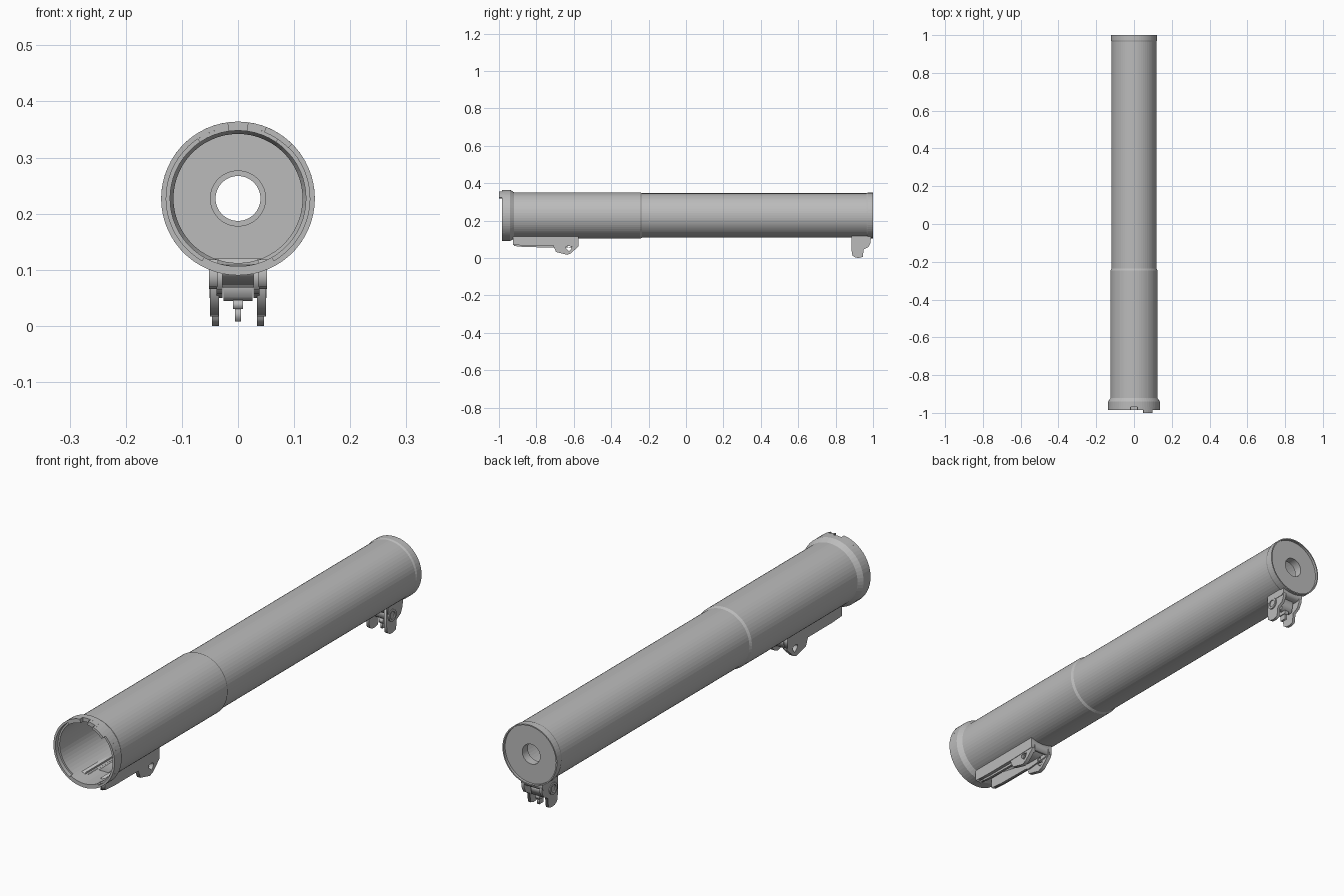
import bpy
import bmesh
import math
from mathutils import Euler, Matrix

cube = bpy.data.objects.get("Cube")
if cube:
    bpy.data.objects.remove(cube, do_unlink=True)

AXIS_Z = 0.227
SIDES = 60

metal = bpy.data.materials.new("grey_metal")
metal.use_nodes = True
GREY = (0.5, 0.5, 0.5, 1)
metal.diffuse_color = GREY
shader = next(n for n in metal.node_tree.nodes if n.type == "BSDF_PRINCIPLED")
shader.inputs["Base Color"].default_value = GREY


def add_object(name, mesh):
    obj = bpy.data.objects.new(name, mesh)
    bpy.context.collection.objects.link(obj)
    mesh.materials.clear()
    mesh.materials.append(metal)
    return obj


def sweep(name, section, start=0, end=360):
    """Turn a closed (radius, y) section about the tube axis; 0 degrees is up."""
    full = end - start >= 360
    steps = max(2, round(SIDES * (end - start) / 360))
    bm = bmesh.new()
    rings = []
    for i in range(steps if full else steps + 1):
        a = math.radians(start + (end - start) * i / steps)
        rings.append([bm.verts.new((r * math.sin(a), y, AXIS_Z + r * math.cos(a)))
                      for r, y in section])
    n = len(section)
    for i in range(steps):
        a, b = rings[i], rings[(i + 1) % len(rings)]
        for j in range(n):
            k = (j + 1) % n
            bm.faces.new((a[j], a[k], b[k], b[j]))
    if not full:
        bm.faces.new(rings[0])
        bm.faces.new(rings[-1])
    bmesh.ops.recalc_face_normals(bm, faces=bm.faces)
    mesh = bpy.data.meshes.new(name)
    bm.to_mesh(mesh)
    bm.free()
    return add_object(name, mesh)


def arc(name, inner, outer, front, back, start, end):
    box = [(inner, front), (outer, front), (outer, back), (inner, back)]
    return sweep(name, box, start, end)


def circle(y, z, r, count=20):
    return [(y + r * math.cos(math.tau * i / count), z + r * math.sin(math.tau * i / count))
            for i in range(count)]


def plate(name, x0, x1, outline, holes=()):
    """Extrude a (y, z) outline, with holes, from x0 to x1."""
    curve = bpy.data.curves.new(name, "CURVE")
    curve.dimensions = "2D"
    curve.fill_mode = "BOTH"
    curve.extrude = abs(x1 - x0) / 2
    for loop in (outline, *holes):
        spline = curve.splines.new("POLY")
        spline.points.add(len(loop) - 1)
        for point, (y, z) in zip(spline.points, loop):
            point.co = (y, z, 0, 1)
        spline.use_cyclic_u = True
    helper = bpy.data.objects.new("helper", curve)
    bpy.context.collection.objects.link(helper)
    graph = bpy.context.evaluated_depsgraph_get()
    mesh = bpy.data.meshes.new_from_object(helper.evaluated_get(graph))
    bpy.data.objects.remove(helper, do_unlink=True)
    turn = Euler((math.pi / 2, 0, math.pi / 2)).to_matrix().to_4x4()
    mesh.transform(Matrix.Translation(((x0 + x1) / 2, 0, 0)) @ turn)
    mesh.name = name
    return add_object(name, mesh)


def pair(name, x0, x1, outline, holes=()):
    for side, s in (("left", 1), ("right", -1)):
        plate(f"{side}_{name}", s * x0, s * x1, outline, holes)


def box(y0, y1, z0, z1):
    return [(y0, z0), (y1, z0), (y1, z1), (y0, z1)]


# Hollow stepped tube with a pierced rear wall
sweep("tube", [
    (0.121, -0.968), (0.137, -0.968), (0.137, -0.94), (0.124, -0.92),
    (0.124, -0.245), (0.119, -0.235), (0.119, 0.965), (0.122, 0.972),
    (0.122, 1.0), (0.117, 1.0), (0.117, 0.99), (0.04, 0.99),
    (0.04, 0.955), (0.05, 0.955), (0.05, 0.965), (0.115, 0.965),
    (0.115, -0.235), (0.121, -0.25)])

# Mouth rim with a top notch, inner lugs and a raised tab
arc("mouth_rim", 0.128, 0.137, -0.985, -0.968, 7.5, 352.5)
for lug_name, first, last in (("left_top_lug", 7.5, 34), ("right_top_lug", -34, -7.5),
                              ("bottom_lug", 150, 210)):
    arc(lug_name, 0.121, 0.128, -0.985, -0.968, first, last)
arc("mouth_tab", 0.127, 0.137, -1.0, -0.985, 21.5, 45)

# Front bracket: saddle flanges, cheeks, slotted ears and sloped web
pair("front_saddle", 0.036, 0.052, [
    (-0.925, 0.09), (-0.925, 0.07), (-0.86, 0.066), (-0.7, 0.066),
    (-0.575, 0.07), (-0.575, 0.118), (-0.925, 0.118)])
pair("front_cheek", 0.028, 0.038, [
    (-0.92, 0.064), (-0.86, 0.058), (-0.71, 0.056), (-0.69, 0.05),
    (-0.58, 0.06), (-0.575, 0.11), (-0.92, 0.11)],
    [circle(-0.625, 0.064, 0.01)])
slot = [(-0.642, 0.052), (-0.625, 0.036), (-0.615, 0.045), (-0.61, 0.06),
        (-0.625, 0.064), (-0.64, 0.062)]
pair("front_ear", 0.034, 0.05, [
    (-0.71, 0.066), (-0.695, 0.032), (-0.635, 0.017), (-0.615, 0.025),
    (-0.575, 0.062), (-0.575, 0.08), (-0.71, 0.08)], [slot])
plate("front_web", -0.03, 0.03, [
    (-0.86, 0.108), (-0.69, 0.074), (-0.6, 0.074), (-0.59, 0.108)])
plate("front_end_wall", -0.034, 0.034, box(-0.588, -0.575, 0.068, 0.11))

# Rear bracket: top block, ears with pivot rings, cross web and centre fin
plate("rear_block", -0.048, 0.048, [
    (0.89, 0.088), (0.978, 0.088), (0.988, 0.098), (0.988, 0.12), (0.89, 0.12)])
pair("rear_ear", 0.034, 0.046, [
    (0.885, 0.12), (0.885, 0.04), (0.89, 0.012), (0.905, 0.002), (0.925, 0),
    (0.945, 0.006), (0.95, 0.045), (0.975, 0.058), (0.986, 0.08), (0.988, 0.12)],
    [circle(0.918, 0.074, 0.014)])
ring = circle(0.918, 0.074, 0.024)
pair("rear_pivot_ring", 0.044, 0.051, ring, [circle(0.918, 0.074, 0.015)])
pair("rear_pivot_pin", 0.03, 0.047, circle(0.918, 0.074, 0.0145))
plate("rear_web", -0.026, 0.026, [
    (0.905, 0.09), (0.915, 0.052), (0.925, 0.044), (0.95, 0.044), (0.96, 0.09)])
plate("rear_fin_base", -0.009, 0.009, box(0.915, 0.95, 0.03, 0.046))
plate("rear_fin", -0.005, 0.005, box(0.918, 0.945, 0.008, 0.032))
